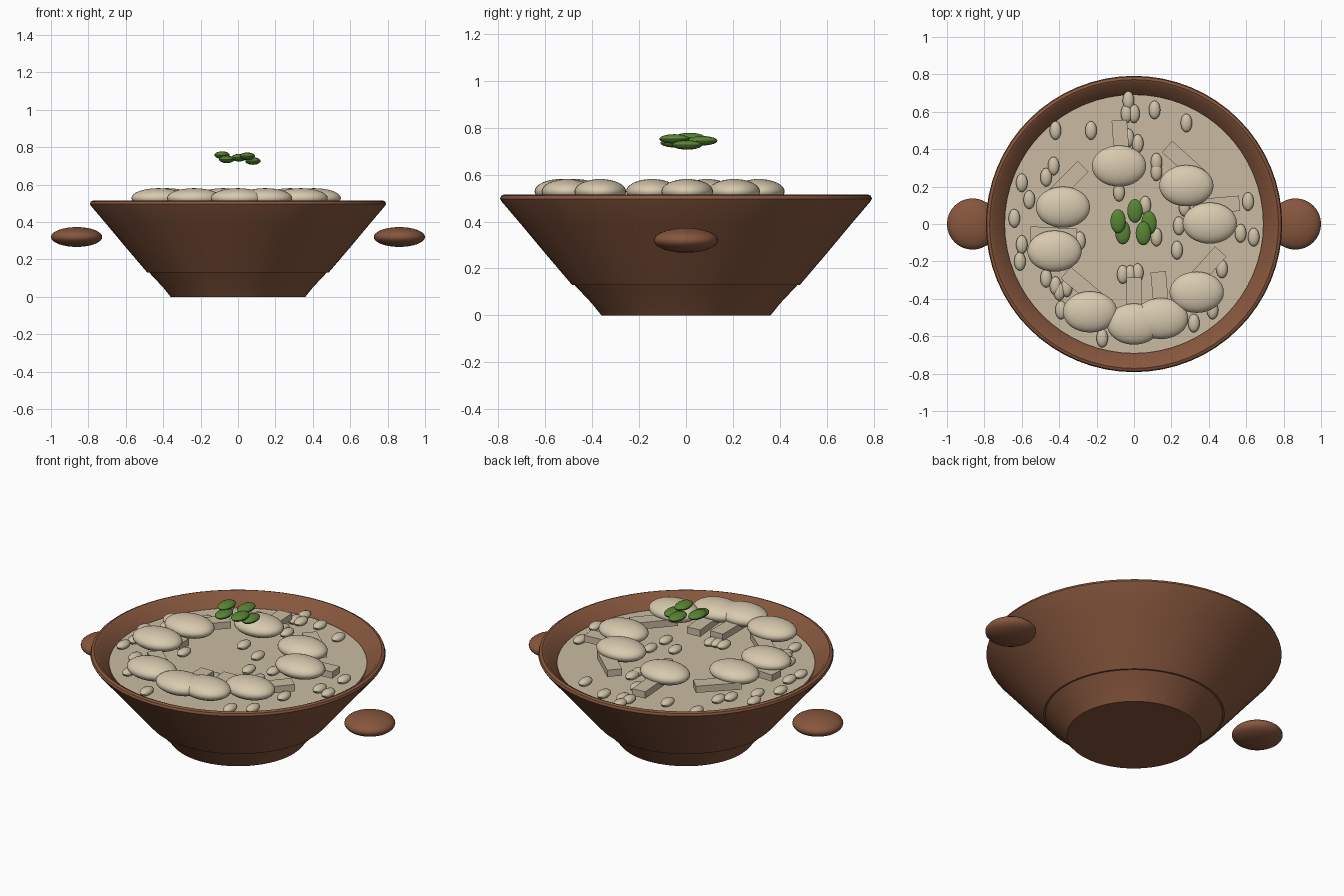
import bpy
import bmesh
from math import radians
from mathutils import Matrix, Vector, Euler

default_cube = bpy.data.objects.get("Cube")
if default_cube:
    bpy.data.objects.remove(default_cube, do_unlink=True)


def make_material(name, colour):
    material = bpy.data.materials.new(name)
    material.use_nodes = True
    rgba = (*colour, 1)
    material.diffuse_color = rgba
    shader = material.node_tree.nodes["Principled BSDF"]
    shader.inputs["Base Color"].default_value = rgba
    shader.inputs["Roughness"].default_value = 0.7
    return material


clay = make_material("terracotta clay", (0.24, 0.094, 0.047))
broth = make_material("creamy broth", (0.59, 0.5, 0.36))
dough = make_material("pale dough", (0.69, 0.59, 0.43))
grain = make_material("pale grain", (0.62, 0.53, 0.38))
herb = make_material("green herb", (0.1, 0.23, 0.035))


def finish(name, bm, material, smooth=True):
    """Turn a bmesh into a named, shaded object."""
    mesh = bpy.data.meshes.new(name)
    bm.to_mesh(mesh)
    bm.free()
    mesh.materials.append(material)
    obj = bpy.data.objects.new(name, mesh)
    bpy.context.collection.objects.link(obj)
    if smooth:
        bpy.ops.object.select_all(action="DESELECT")
        obj.select_set(True)
        bpy.context.view_layer.objects.active = obj
        bpy.ops.object.shade_smooth_by_angle(angle=radians(35))
    return obj


def lathe(name, profile, material, segments=64):
    """Spin a radius and height profile around the z axis."""
    bm = bmesh.new()
    verts = [bm.verts.new((radius, 0, height)) for radius, height in profile]
    edges = [bm.edges.new(pair) for pair in zip(verts, verts[1:])]
    bmesh.ops.spin(bm, geom=verts + edges, cent=(0, 0, 0), axis=(0, 0, 1),
                   angle=radians(360), steps=segments, use_duplicate=False)
    bmesh.ops.remove_doubles(bm, verts=bm.verts, dist=0.0005)
    bmesh.ops.recalc_face_normals(bm, faces=bm.faces)
    return finish(name, bm, material)


def ellipsoid(name, centre, radii, material, tilt=(0, 0, 0), segments=32):
    bm = bmesh.new()
    rotation = Euler([radians(a) for a in tilt]).to_matrix().to_4x4()
    placement = Matrix.Translation(centre) @ rotation @ Matrix.Diagonal((*radii, 1))
    bmesh.ops.create_uvsphere(bm, u_segments=segments, v_segments=segments // 2,
                              radius=1, matrix=placement)
    return finish(name, bm, material)


def slab(name, centre, angle, size, material):
    bm = bmesh.new()
    placement = (Matrix.Translation(centre)
                 @ Matrix.Rotation(radians(angle), 4, "Z")
                 @ Matrix.Diagonal((*size, 1)))
    bmesh.ops.create_cube(bm, size=1, matrix=placement)
    return finish(name, bm, material, smooth=False)


def on_plan(x, y, height):
    """Place a point given in hundredths across the bowl."""
    return Vector((x / 100, y / 100, height))


# Bowl: a flared foot under a wide body with a rounded rim
lathe("bowl_foot", [(0, 0), (0.36, 0), (0.4, 0.05), (0.475, 0.13), (0, 0.13)], clay)
lathe("bowl_body", [
    (0, 0.13), (0.485, 0.13), (0.6, 0.265), (0.7, 0.385), (0.785, 0.485),
    (0.792, 0.497), (0.787, 0.51), (0.772, 0.516), (0.755, 0.508),
    (0.69, 0.43), (0, 0.4)], clay)
for side, sign in (("left", 1), ("right", -1)):
    ellipsoid(side + "_handle", (sign * 0.863, 0, 0.32), (0.137, 0.137, 0.053), clay)

# Broth surface
lathe("broth", [(0, 0.41), (0.685, 0.425), (0.692, 0.446), (0, 0.446)], broth)

# Large dumplings around the edge
dumplings = [(-8, 31), (28, 20.5), (40.5, 0.5), (33.5, -36.5), (14.5, -50.5),
             (0, -53.5), (-23.5, -47), (-42.5, -14.5), (-38, 9)]
for number, (x, y) in enumerate(dumplings):
    ellipsoid(f"dumpling_{number}", on_plan(x, y, 0.528), (0.145, 0.11, 0.053), dough)

# Flat slices tucked beneath the dumplings, as plan position and angle
slices = [(-7, 43, 94), (27, 33, -42), (44, 10, 5), (38, -24, 48), (14, -38, 95),
          (0, -41, 90), (-27, -34, -40), (-43, -6, -3), (-36, 22, 45)]
for number, (x, y, angle) in enumerate(slices):
    slab(f"slice_{number}", on_plan(x, y, 0.495), angle, (0.25, 0.082, 0.04), broth)

# Small grains scattered over the broth
grains = [
    (-3, 66), (-4, 59), (0, 59), (11, 61), (28, 54), (-42, 50), (-23, 50),
    (-3, 46), (2, 43), (-43, 31), (-47, 25), (-60, 22), (-56, 13), (-64, 3),
    (-60, -11), (-61, -20), (-47, -29), (-42, -33), (-36, -34), (-39, -46),
    (-17, -61), (32, -53), (42, -46), (47, -24), (61, 12), (57, -5), (64, -7),
    (12, 33), (12, 28), (-8, 17), (24, -1), (23, -14), (12, -7), (6, 10),
    (-6, -27), (-2, -27), (2, -26), (27, 9), (-29, -9), (-40, -36)]
for number, (x, y) in enumerate(grains):
    ellipsoid(f"grain_{number}", on_plan(x, y, 0.465), (0.031, 0.05, 0.022),
              grain, segments=16)

# Herb leaves hovering above the centre, with a height for each
leaves = [(-8.5, 1.5, 0.758), (-6, -4.5, 0.735), (0.5, 7, 0.744),
          (5, -5, 0.752), (8, 0.5, 0.726)]
for number, (x, y, height) in enumerate(leaves):
    ellipsoid(f"herb_leaf_{number}", on_plan(x, y, height), (0.041, 0.064, 0.02),
              herb, segments=20)
